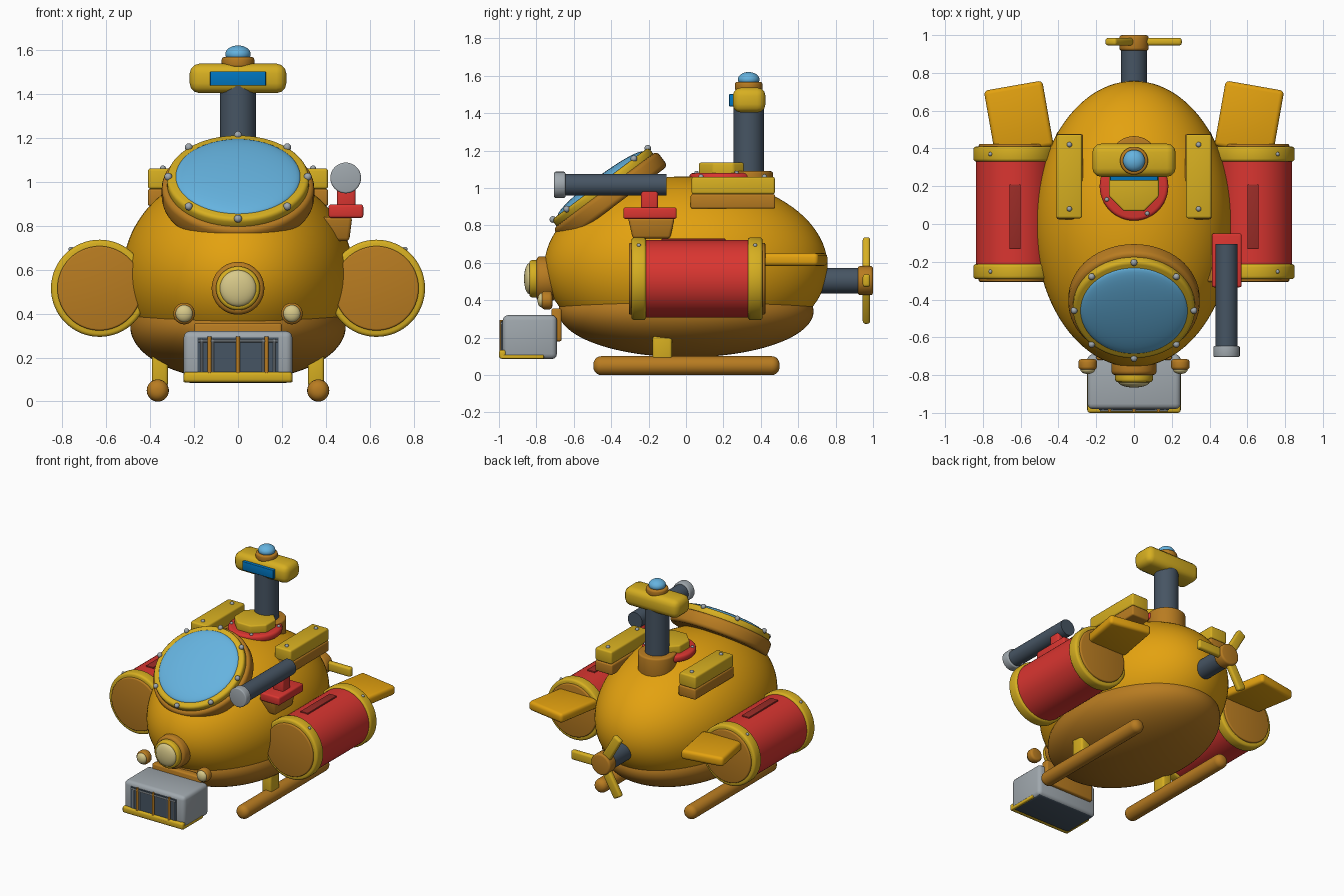
import bpy, bmesh, math
from mathutils import Vector, Matrix

if "Cube" in bpy.data.objects:
    bpy.data.objects.remove(bpy.data.objects["Cube"])


def colour(name, r, g, b):
    m = bpy.data.materials.new(name)
    m.diffuse_color = (r, g, b, 1)
    m.use_nodes = True
    m.node_tree.nodes["Principled BSDF"].inputs["Base Color"].default_value = m.diffuse_color
    return m


ORANGE = colour("hull orange", 0.77, 0.36, 0.005)
GOLD = colour("trim gold", 0.68, 0.43, 0.015)
BROWN = colour("copper brown", 0.48, 0.20, 0.015)
RED = colour("tank red", 0.70, 0.036, 0.03)
DARK_RED = colour("dark red", 0.32, 0.025, 0.02)
SLATE = colour("slate", 0.062, 0.09, 0.125)
GREY = colour("light grey", 0.35, 0.39, 0.42)
GLASS = colour("glass blue", 0.13, 0.45, 0.74)
LENS = colour("lens blue", 0.0, 0.18, 0.53)
CREAM = colour("lamp cream", 0.68, 0.58, 0.25)


def finish(bm, name, mat, bevel=0.0, seg=3):
    """Round the hard edges, turn the bmesh into an object and shade it."""
    bmesh.ops.recalc_face_normals(bm, faces=bm.faces)
    bm.normal_update()
    if bevel:
        edges = [e for e in bm.edges if e.calc_face_angle(0) > math.radians(40)]
        bmesh.ops.bevel(bm, geom=edges, offset=bevel, segments=seg,
                        profile=0.5, affect='EDGES', clamp_overlap=True)
        bm.normal_update()
    me = bpy.data.meshes.new(name)
    bm.to_mesh(me)
    bm.free()
    me.materials.append(mat)
    ob = bpy.data.objects.new(name, me)
    bpy.context.collection.objects.link(ob)
    bpy.ops.object.select_all(action='DESELECT')
    ob.select_set(True)
    bpy.context.view_layer.objects.active = ob
    bpy.ops.object.shade_smooth_by_angle(angle=math.radians(38))
    return ob


def box(name, mat, x, y, z, bevel=0.0, rot=0.0, taper=1.0):
    """Box from (min, max) pairs; taper scales its lower end."""
    bm = bmesh.new()
    bmesh.ops.create_cube(bm, size=1)
    for v in bm.verts:
        k = taper if v.co.z < 0 else 1
        v.co = Vector((v.co.x * (x[1] - x[0]) * k, v.co.y * (y[1] - y[0]) * k,
                       v.co.z * (z[1] - z[0])))
    centre = Vector([(a + b) / 2 for a, b in (x, y, z)])
    bm.transform(Matrix.Translation(centre) @ Matrix.Rotation(rot, 4, 'Z'))
    return finish(bm, name, mat, bevel)


def rod(name, mat, p, q, r, bevel=0.0, sides=48, spin=0.0, seg=3):
    """Cylinder from point p to point q."""
    p, q = Vector(p), Vector(q)
    bm = bmesh.new()
    bmesh.ops.create_cone(bm, cap_ends=True, segments=sides, radius1=r,
                          radius2=r, depth=(q - p).length)
    turn = (q - p).to_track_quat('Z', 'Y').to_matrix().to_4x4()
    bm.transform(Matrix.Translation((p + q) / 2) @ turn @ Matrix.Rotation(spin, 4, 'Z'))
    return finish(bm, name, mat, bevel, seg)


def ball(name, mat, centre, radii, tilt=0.0, u=32, v=16):
    bm = bmesh.new()
    bmesh.ops.create_uvsphere(bm, u_segments=u, v_segments=v, radius=1)
    bm.transform(Matrix.Translation(centre) @ Matrix.Rotation(tilt, 4, 'X')
                 @ Matrix.Diagonal((*radii, 1)))
    return finish(bm, name, mat)


def bolt(centre, r=0.014):
    ball("bolt", GREY, centre, (r, r, r), u=12, v=8)


# Hull and the fuller belly shell under it
ball("hull", ORANGE, (0, 0, 0.58), (0.525, 0.757, 0.482), 0, 96, 48)
ball("belly", BROWN, (0, 0, 0.34), (0.49, 0.682, 0.245), 0, 96, 48)

# Tilted round window
n = Vector((0, -0.6, 0.8))
up = Vector((0, 0.8, 0.6))
mid = Vector((0, -0.452, 1.014))
rod("window_collar", BROWN, mid - n * 0.13, mid - n * 0.03, 0.347, 0.025, 64)
rod("window_rim", GOLD, mid - n * 0.05, mid + n * 0.012, 0.323, 0.018, 64)
ball("window_glass", GLASS, mid + n * 0.008, (0.285, 0.285, 0.04), math.atan2(0.6, 0.8), 64, 24)
for i in range(8):
    a = i * math.pi / 4
    bolt(mid + Vector((1, 0, 0)) * 0.317 * math.cos(a) + up * 0.317 * math.sin(a) + n * 0.01, 0.018)

# Periscope
P = 0.335
rod("periscope_base", BROWN, (0, P, 0.93), (0, P, 1.09), 0.13, 0.012)
rod("periscope_column", SLATE, (0, P, 1.0), (0, P, 1.45), 0.082)
box("periscope_head", GOLD, (-0.22, 0.22), (0.25, 0.425), (1.403, 1.537), 0.045)
box("periscope_lens", LENS, (-0.127, 0.127), (0.23, 0.27), (1.437, 1.502), 0.004)
rod("periscope_cap", BROWN, (0, P, 1.52), (0, P, 1.567), 0.074, 0.012)
ball("periscope_beacon", GLASS, (0, P, 1.58), (0.058, 0.058, 0.04))

# Roof hatch
rod("hatch_ring", RED, (0, 0.2, 1.03), (0, 0.2, 1.08), 0.182, 0.018)
rod("hatch_lid", GOLD, (0, 0.2, 1.06), (0, 0.2, 1.135), 0.142, 0.01, 8, math.pi / 8)
for i in range(4):
    a = math.radians(26 + 90 * i)
    bolt((0.16 * math.cos(a), 0.2 + 0.16 * math.sin(a), 1.08), 0.012)

# Parts found on both sides
for s in (-1, 1):
    def xs(a, b):
        return tuple(sorted((s * a, s * b)))

    # Roof lockers
    box("locker_base", BROWN, xs(0.27, 0.41), (0.025, 0.477), (0.89, 0.967), 0.01)
    box("locker", GOLD, xs(0.275, 0.41), (0.03, 0.475), (0.967, 1.06), 0.012)
    for y in (0.08, 0.42):
        bolt((s * 0.342, y, 1.06))

    # Side tanks
    tx, tz = s * 0.63, 0.515
    rod("tank", RED, (tx, -0.28, tz), (tx, 0.40, tz), 0.207, 0, 64)
    rod("tank_end_caps", BROWN, (tx, -0.306, tz), (tx, 0.424, tz), 0.192, 0.008, 64)
    for y in (-0.252, 0.37):
        rod("tank_band", GOLD, (tx, y - 0.04, tz), (tx, y + 0.04, tz), 0.221, 0.016, 64)
        bolt((tx + s * 0.13, y, tz + 0.178), 0.011)
    box("tank_slot", DARK_RED, (tx - 0.03, tx + 0.03), (-0.13, 0.21), (0.69, 0.73), 0.004)

    # Tail fins
    box("tail_fin", ORANGE, (s * 0.61 - 0.157, s * 0.61 + 0.157), (0.385, 0.735),
        (0.583, 0.652), 0.022, s * math.radians(-10))

    # Skids
    sx = s * 0.365
    rod("skid", BROWN, (sx, -0.495, 0.05), (sx, 0.5, 0.05), 0.0505, 0.042, 32, 0, 5)
    box("skid_strut", GOLD, xs(0.318, 0.392), (-0.178, -0.075), (0.07, 0.235), 0.014)

    # Small front lamps
    lx = s * 0.245
    rod("small_lamp_housing", BROWN, (lx, -0.772, 0.4), (lx, -0.715, 0.4), 0.049, 0.016)
    ball("small_lamp", CREAM, (lx, -0.77, 0.4), (0.039, 0.024, 0.039))

# Nose lamp
rod("nose_lamp_housing", BROWN, (0, -0.80, 0.515), (0, -0.70, 0.515), 0.12, 0.022)
rod("nose_lamp_rim", GOLD, (0, -0.838, 0.515), (0, -0.78, 0.515), 0.1, 0.016)
ball("nose_lamp", CREAM, (0, -0.836, 0.515), (0.083, 0.03, 0.083))

# Collecting basket under the nose
box("basket_bracket", BROWN, (-0.2, 0.2), (-0.72, -0.665), (0.18, 0.357), 0.012)
basket = box("basket", GREY, (-0.247, 0.247), (-0.98, -0.69), (0.085, 0.32), 0.028)
basket.data.materials.append(SLATE)
for f in basket.data.polygons:
    if f.normal.z < -0.9:
        f.material_index = 1
box("basket_opening", SLATE, (-0.185, 0.185), (-0.986, -0.978), (0.135, 0.29))
for x in (-0.13, 0, 0.13):
    rod("basket_bar", BROWN, (x, -0.988, 0.12), (x, -0.988, 0.295), 0.009, 0, 12)
for x in (-0.165, -0.115, 0.115, 0.165):
    rod("basket_thin_bar", GREY, (x, -0.986, 0.135), (x, -0.986, 0.285), 0.005, 0, 8)
rod("basket_cross_bar", GREY, (-0.18, -0.986, 0.275), (0.18, -0.986, 0.275), 0.006, 0, 8)
box("basket_lip", GOLD, (-0.247, 0.247), (-1.0, -0.96), (0.087, 0.135), 0.014)
box("basket_lip_strip", BROWN, (-0.12, 0.12), (-1.0, -0.99), (0.1, 0.118))
for s in (-1, 1):
    box("basket_side_lip", GOLD, (s * 0.238 - 0.01, s * 0.238 + 0.01),
        (-0.99, -0.76), (0.087, 0.108), 0.006)

# Propeller
Z = 0.505
rod("propeller_shaft", SLATE, (0, 0.68, Z), (0, 0.94, Z), 0.068)
rod("propeller_hub", BROWN, (0, 0.918, Z), (0, 1.0, Z), 0.078, 0.014)
for i in range(3):
    blade = box("propeller_blade", GOLD, (0.03, 0.253), (-0.02, 0.02), (-0.034, 0.034), 0.014)
    blade.data.transform(Matrix.Translation((0, 0.965, Z))
                         @ Matrix.Rotation(i * math.tau / 3, 4, 'Y'))

# Telescope on its mount, right side only
box("telescope_bracket", BROWN, (0.38, 0.52), (-0.31, -0.06), (0.73, 0.84), 0.015, 0, 0.8)
box("telescope_plate", RED, (0.412, 0.57), (-0.335, -0.05), (0.835, 0.897), 0.012)
box("telescope_post", RED, (0.45, 0.535), (-0.24, -0.15), (0.88, 0.995), 0.012)
rod("telescope_barrel", SLATE, (0.49, -0.66, 1.017), (0.49, -0.105, 1.017), 0.058)
rod("telescope_end", GREY, (0.49, -0.705, 1.017), (0.49, -0.645, 1.017), 0.07, 0.008)
